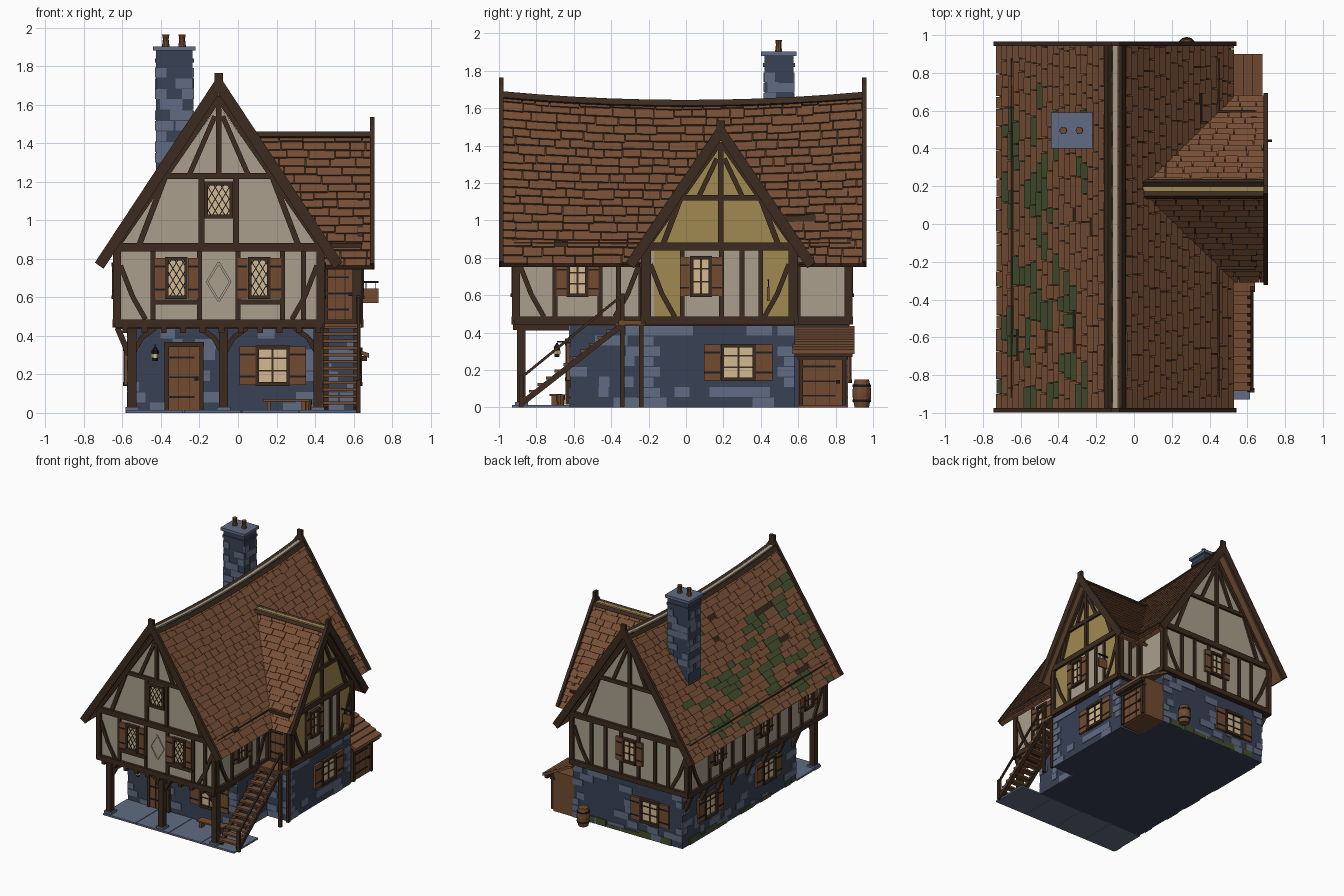
import bpy, bmesh, math, random
from mathutils import Vector, noise

random.seed(4)
cube = bpy.data.objects.get("Cube")
if cube:
    bpy.data.objects.remove(cube, do_unlink=True)


def material(name, code):
    rgb = [int(code[i:i + 2], 16) / 255 for i in (0, 2, 4)]
    color = [((c + .055) / 1.055) ** 2.4 for c in rgb] + [1]
    m = bpy.data.materials.new(name)
    m.use_nodes = True
    m.diffuse_color = color
    m.node_tree.nodes["Principled BSDF"].inputs["Base Color"].default_value = color
    return m


timber = material("dark timber", "3c2b1f")
tile = material("roof brown", "774f36")
moss = material("moss green", "434d2e")
plaster = material("plaster", "aa9f8c")
ochre = material("ochre plaster", "a08a52")
stone = material("dark stone", "384155")
pale = material("pale stone", "606c82")
glow = material("window glow", "d2ba91")
wood = material("door wood", "724b30")
iron = material("iron", "1d1d22")
parts = {}


# Basic solids, gathered into one mesh per named part
def solid(name, mat, ring_a, ring_b):
    bm = parts.setdefault(name, (bmesh.new(), mat))[0]
    a, b = [[bm.verts.new(p) for p in ring] for ring in (ring_a, ring_b)]
    bm.faces.new(a)
    bm.faces.new(b)
    for i in range(len(a)):
        j = (i + 1) % len(a)
        bm.faces.new((a[i], a[j], b[j], b[i]))


def box(name, mat, x0, x1, y0, y1, z0, z1):
    ring = [(x0, y0), (x1, y0), (x1, y1), (x0, y1)]
    solid(name, mat, [(x, y, z0) for x, y in ring], [(x, y, z1) for x, y in ring])


def beam(name, mat, p, q, w):
    p, q = Vector(p), Vector(q)
    t = (q - p).normalized()
    s = t.cross((0, 0, 1) if abs(t.z) < .95 else (0, 1, 0)).normalized() * w / 2
    n = t.cross(s)
    solid(name, mat, *[[c + s + n, c - s + n, c - s - n, c + s - n] for c in (p, q)])


def lathe(name, mat, x, y, profile, sides=12):
    rings = [[(x + r * math.cos(math.tau * i / sides), y + r * math.sin(math.tau * i / sides), z)
              for i in range(sides)] for r, z in profile]
    for a, b in zip(rings, rings[1:]):
        solid(name, mat, a, b)


# Wall frames: label, facing axis, position, outward sign
def on(wall, u, z, d):
    _, axis, pos, s = wall
    return Vector((pos + s * d, u, z) if axis == "x" else (u, pos + s * d, z))


def bar(part, mat, wall, u0, z0, u1, z1, w, d, back=.01):
    k = w / 2 / math.hypot(u1 - u0, z1 - z0)
    du, dz = -(z1 - z0) * k, (u1 - u0) * k
    ring = [(u0 + du, z0 + dz), (u1 + du, z1 + dz), (u1 - du, z1 - dz), (u0 - du, z0 - dz)]
    solid(wall[0] + "_" + part, mat, [on(wall, u, z, -back) for u, z in ring],
          [on(wall, u, z, d) for u, z in ring])


def panel(part, mat, wall, u, z, w, h, d):
    bar(part, mat, wall, u, z, u, z + h, w, d)


def brace(wall, u0, z0, u1, z1):
    um, zm = u0 * .6 + u1 * .4 + (u1 - u0) * .08, (z0 + z1) / 2 - .02
    bar("braces", timber, wall, u0, z0, um, zm, .026, .014)
    bar("braces", timber, wall, um, zm, u1, z1, .026, .014)


def window(wall, u, z, w, h, shutters=True, lattice=False):
    panel("window_panes", glow, wall, u, z, w, h, .008)
    for s in (-1, 1):
        panel("window_frames", timber, wall, u + s * w / 2, z - .01, .018, h + .02, .024)
        zz = z + h * (s + 1) / 2
        bar("window_frames", timber, wall, u - w / 2, zz, u + w / 2, zz, .02, .027)
        if shutters:
            sw = w * .52
            us = u + s * (w / 2 + sw / 2 + .01)
            panel("shutters", wood, wall, us, z - .005, sw, h + .01, .018)
            for f in (.2, .8):
                bar("shutter_straps", iron, wall, us - sw / 2, z + h * f, us + sw / 2, z + h * f, .01, .021)
        if lattice:
            for i in range(-6, 4):
                c = i * .036
                a, b = max(0, (-w / 2 - c) / .6), min(h, (w / 2 - c) / .6)
                if b - a > .01:
                    bar("lattice", iron, wall, u + s * (a * .6 + c), z + a, u + s * (b * .6 + c), z + b, .005, .011)
    if not lattice:
        panel("muntins", timber, wall, u, z, .01, h, .014)
        for f in (.36, .7):
            bar("muntins", timber, wall, u - w / 2, z + h * f, u + w / 2, z + h * f, .008, .013)


def door(wall, u, z, w, h):
    panel("door", wood, wall, u, z, w, h, .012)
    for s in (-1, 1):
        panel("door_frame", timber, wall, u + s * w / 2, z, .022, h, .024)
        panel("door_planks", timber, wall, u + s * w / 6, z, .004, h, .014)
    bar("door_frame", timber, wall, u - w * .58, z + h, u + w * .58, z + h, .026, .028)
    for f in (.2, .5, .8):
        bar("door_straps", iron, wall, u - w / 2, z + h * f, u + w * .3, z + h * f, .01, .017)
    panel("door_ring", iron, wall, u + w * .36, z + h * .45, .02, .02, .022)


def framing(wall, u0, u1, studs, z0=.465, z1=.85):
    for z, w in ((z0, .042), (z1 + .01, .045)):
        bar("rails", timber, wall, u0, z, u1, z, w, .022)
    for u in (u0 + .015, u1 - .015):
        panel("posts", timber, wall, u, z0, .036, z1 - z0, .02)
    for u in studs:
        panel("studs", timber, wall, u, z0, .026, z1 - z0, .014)
    if u1 - u0 > .4:
        brace(wall, u0 + .03, z0 + .3, u0 + .16, z0 + .02)
        brace(wall, u1 - .03, z0 + .3, u1 - .16, z0 + .02)


def gable(wall, c, half, base, apex, collar, full):
    hc = half * (apex - collar) / (apex - base)
    bar("collar", timber, wall, c - hc, collar, c + hc, collar, .03, .018)
    panel("king_post", timber, wall, c, base if full else collar, .03, apex - (base if full else collar), .017)
    for s in (-1, 1):
        bar("rafters", timber, wall, c + s * half, base, c, apex, .04, .02)
        bar("struts", timber, wall, c + s * half * .78, base, c + s * hc * .98, collar, .03, .015)
        bar("struts", timber, wall, c + s * .02, apex - .1, c + s * hc * .55, collar, .026, .015)
        if not full:
            panel("gable_studs", timber, wall, c + s * .09, base, .03, collar - base, .016)


def stones(wall, u0, u1, z0, z1, count, green=False):
    rows = int((z1 - z0) / .055)
    for _ in range(count):
        w, z = random.uniform(.05, .14), z0 + random.randrange(rows) * .055
        panel("pale_stones", pale, wall, random.uniform(u0 + w / 2, u1 - w / 2), z, w, .054, .005)
    for r in range(rows):
        w = .09 if r % 2 else .055
        for u in (u0 + w / 2, u1 - w / 2):
            if random.random() < .55:
                panel("pale_stones", pale, wall, u, z0 + r * .055, w, .05, .006)
    for _ in range(8 if green else 0):
        panel("mossy_stones", moss, wall, random.uniform(u0 + .1, u1 - .1), 0,
              random.uniform(.08, .18), random.choice((.03, .055)), .007)


# Shingled roof: deck, dark underlay, loose shingle courses, ridge caps
def roof(name, place, half, z0, z1, start, end, sag, courses, fill):
    rise = z1 - z0
    length = math.hypot(half, rise)

    def point(side, a, u, n):
        z = z0 + rise * u - sag * u * (1 - (a / .97) ** 2)
        return place(a, side * (half * (1 - u) + n * rise / length), z + n * half / length)

    def slab(part, mat, side, a0, a1, b0, b1, u0, u1, low, high, high_top):
        corners = ((a0, u0, high), (a1, u0, high), (b1, u1, high_top), (b0, u1, high_top))
        solid(name + part, mat, [point(side, a, u, low) for a, u, _ in corners],
              [point(side, a, u, h) for a, u, h in corners])

    for side in (-1, 1):
        for i in range(10):
            a0, a1, b0, b1 = [start(u) + (end - start(u)) * k / 10 for u in (0, 1) for k in (i, i + 1)]
            slab("_deck", tile, side, a0, a1, b0, b1, 0, 1, 0, .015, .015)
            slab("_underlay", timber, side, a0, a1, b0, b1, .004, 1, .015, .018, .018)
            slab("_ridge_caps", timber, side, b0, b1, b0, b1, .965, 1, .02, .044, .044)
            if side > 0:
                zs = [point(0, a, 1, 0)[2] for a in (b0, b1)]
                solid(name + "_ridge_strip", fill, *[[place(a, o, z + dz) for o, dz in
                      ((-.014, -.02), (.014, -.02), (.014, .02), (-.014, .02))] for a, z in zip((b0, b1), zs)])
        for i in range(courses):
            u0, u1 = i / courses, min(1, (i + 1.2) / courses)
            a = start(u1)
            while a < end:
                b = min(end, a + random.uniform(.06, .17))
                green = (name == "main_roof" and side < 0 and a < .62 and u0 < .8
                         and noise.noise(Vector((a * 5, u0 * 6, 3))) > .12 and random.random() < .85)
                if random.random() > .012:
                    slab("_moss" if green else "_shingles", moss if green else tile, side, a + .002, b - .002,
                         a + .002, b - .002, max(0, u0 + random.uniform(-.008, .006)), u1, .016, .036, .022)
                a = b


roof("main_roof", lambda a, o, z: (o - .1, a, z), .6, .75, 1.665, lambda u: -.985, .952, .045, 20, plaster)
roof("wing_roof", lambda a, o, z: (a, o + .185, z), .465, .745, 1.435, lambda u: .46 - .46 * u, .695, 0, 16, ochre)

# Barge boards and finials
for wall, c, half, base, apex in ((("front", "y", -.985, -1), -.1, .62, .765, 1.705),
                                  (("back", "y", .952, 1), -.1, .62, .765, 1.705),
                                  (("wing", "x", .695, 1), .185, .485, .76, 1.475)):
    for s in (-1, 1):
        bar("barge_boards", timber, wall, c + s * half, base, c, apex, .055, .014)
    panel("finial", timber, wall, c, apex - .03, .045, .09, .014)

# House body
box("ground_floor", stone, -.57, .43, -.62, .86, 0, .45)
box("wing_ground_floor", stone, .4, .62, -.23, .58, 0, .45)
box("jetty_floor", timber, -.635, .435, -.915, .875, .435, .465)
box("wing_jetty_floor", timber, .4, .635, -.225, .585, .435, .465)
body = [(-.63, .46), (.43, .46), (.43, .85), (-.1, 1.6), (-.63, .85)]
solid("upper_house", plaster, *[[(x, y, z) for x, z in body] for y in (-.91, .87)])
box("wing_upper_floor", plaster, .3, .63, -.22, .58, .46, .835)
solid("wing_gable", ochre, *[[(x, y, z) for y, z in ((-.215, .83), (.585, .83), (.185, 1.41))] for x in (.2, .63)])
front, back = ("front", "y", -.91, -1), ("back", "y", .87, 1)
left, right = ("left", "x", -.63, -1), ("right", "x", .43, 1)
wing, wing_front, wing_back = ("wing", "x", .63, 1), ("wing_front", "y", -.22, -1), ("wing_back", "y", .58, 1)

# Timber framing
framing(front, -.64, .44, (-.44, -.2, 0, .23, .34))
framing(back, -.64, .44, (-.45, -.33, -.18, -.02, .12, .25))
framing(left, -.92, .88, [i * .15 - .6 for i in range(9)])
framing(right, -.92, -.22, (-.7, -.46, -.36))
framing(right, .58, .88, ())
framing(wing, -.22, .58, (-.02, .19, .3, .4))
framing(wing_front, .43, .64, ())
framing(wing_back, .43, .64, (.53,))
gable(front, -.1, .53, .87, 1.64, 1.23, False)
gable(back, -.1, .53, .87, 1.64, 1.23, True)
gable(wing, .185, .4, .86, 1.43, 1.12, True)
for u, w in ((-.1, .14), (.49, .16)):
    panel("ochre_panels", ochre, wing, u, .48, w, .36, .004)

# Upper windows and plaster diamond
for u in (-.32, .11):
    window(front, u, .6, .1, .2, True, True)
    bar("window_sills", timber, front, u - .12, .575, u + .12, .575, .026, .02)
window(front, -.1, 1.02, .13, .17, False, True)
window(back, -.1, .6, .11, .18)
window(right, -.58, .6, .1, .17)
window(wing, .08, .6, .1, .2)
for u in (-.68, -.1, .5):
    window(left, u, .6, .1, .17)
for s in (-1, 1):
    for z in (.58, .78):
        bar("diamond", plaster, front, -.1 + s * .06, .68, -.1, z, .012, .008)

# Stone walls with lower windows and doors
g_front, g_back = ("porch", "y", -.62, -1), ("rear_ground", "y", .86, 1)
g_left, g_wing = ("left_ground", "x", -.57, -1), ("wing_ground", "x", .62, 1)
g_right, g_step = ("right_ground", "x", .43, 1), ("stair_wall", "y", -.23, -1)
for wall, u0, u1, n, green in ((g_front, -.57, .43, 16, False), (g_back, -.57, .43, 20, True),
                               (g_left, -.62, .86, 28, True), (g_wing, -.23, .58, 14, False),
                               (g_right, -.62, -.23, 7, False), (g_step, .43, .62, 3, False)):
    stones(wall, u0, u1, 0, .44, n, green)
door(g_front, -.28, .015, .18, .34)
window(g_front, .18, .15, .16, .19)
window(g_back, -.28, .14, .16, .18)
window(g_wing, .28, .15, .17, .18)
for u in (-.25, .51):
    window(g_left, u, .15, .15, .18)
door(wing_front, .53, .48, .15, .28)

# Porch: paving, posts, brackets and joists
for i in range(4):
    box("paving", pale, -.58 + i * .3, -.285 + i * .3, -.93, -.62, 0, .014)
porch = ("porch_edge", "y", -.87, -1)
for x in (-.55, -.075, .415):
    box("porch_posts", timber, x - .023, x + .023, -.903, -.857, .01, .44)
    box("post_bases", pale, x - .035, x + .035, -.915, -.845, 0, .03)
    for s in (-1, 1):
        if -.6 < x + s * .1 < .45:
            bar("brackets", timber, porch, x, .3, x + s * .05, .39, .026, .015)
            bar("brackets", timber, porch, x + s * .05, .39, x + s * .12, .44, .026, .015)
    beam("porch_beams", timber, (x, -.88, .425), (x, -.62, .425), .03)
for i in range(11):
    box("front_joists", timber, -.6 + i * .1, -.57 + i * .1, -.925, -.89, .415, .445)
for i in range(8):
    beam("side_brackets", timber, (-.565, -.58 + i * .2, .3), (-.625, -.58 + i * .2, .44), .03)
box("bench_seat", wood, .13, .37, -.73, -.66, .06, .072)
for x in (.16, .34):
    box("bench_legs", wood, x - .01, x + .01, -.72, -.67, .01, .06)
lathe("bucket", wood, .36, -.67, [(.02, .014), (.026, .07)], 10)
lathe("lantern", iron, -.43, -.69, [(.014, .27), (.02, .32), (.004, .345)], 6)
lathe("lantern_glow", glow, -.43, -.69, [(.021, .285), (.021, .305)], 6)
beam("lantern_arm", iron, (-.43, -.62, .35), (-.43, -.69, .35), .008)

# Outside stair
foot, head = Vector((0, -.88, .02)), Vector((0, -.33, .45))
for x in (.455, .615):
    side = Vector((x, 0, 0))
    beam("stair_stringers", timber, side + foot, side + head, .03)
for i in range(12):
    p = foot.lerp(head, (i + .5) / 12)
    box("stair_treads", wood, .44, .63, p.y - .028, p.y + .024, p.z + .005, p.z + .02)
box("stair_landing", wood, .43, .64, -.36, -.22, .44, .465)
beam("hand_rail", timber, (.625, -.88, .16), (.625, -.34, .6), .014)
for y, top in ((-.88, .17), (-.34, .61), (-.24, .46)):
    box("stair_posts", timber, .613, .637, y - .012, y + .012, 0, top)

# Lean-to with side door
box("lean_to", wood, .42, .61, .6, .86, 0, .33)
door(("lean_to", "x", .61, 1), .73, .01, .23, .26)
for i in range(5):
    x, z = .68 - i * .05, .285 + i * .026
    solid("lean_to_roof", tile, *[[(x, y, z), (x - .065, y, z + .03), (x - .065, y, z + .045), (x, y, z + .025)]
                                  for y in (.57, .9)])
box("lean_to_fascia", timber, .64, .67, .58, .89, .27, .295)

# Chimney
box("chimney", stone, -.425, -.235, .42, .575, 1.1, 1.88)
box("chimney_band", stone, -.432, -.228, .413, .582, 1.82, 1.84)
box("chimney_cap", pale, -.44, -.22, .4, .59, 1.88, 1.903)
for wall, u0, u1 in ((("chimney_front", "y", .42, -1), -.425, -.235), (("chimney_back", "y", .575, 1), -.425, -.235),
                     (("chimney_left", "x", -.425, -1), .42, .575), (("chimney_right", "x", -.235, 1), .42, .575)):
    stones(wall, u0, u1, 1.3, 1.8, 3)
for x in (-.375, -.29):
    lathe("chimney_pots", wood, x, .495, [(.02, 1.9), (.015, 1.94), (.019, 1.965)], 10)

# Barrel and hanging sign
lathe("barrel", wood, .28, .94, [(.038, 0), (.048, .045), (.05, .075), (.048, .105), (.038, .15)])
for z in (.03, .11):
    lathe("barrel_hoops", iron, .28, .94, [(.0485, z), (.0505, z + .012)])
box("hanging_sign", wood, .65, .73, .433, .447, .57, .645)
beam("sign_bracket", iron, (.63, .44, .68), (.73, .44, .68), .01)
for x in (.665, .715):
    beam("sign_chains", iron, (x, .44, .64), (x, .44, .68), .005)

# Turn the gathered parts into objects
for name, (bm, mat) in parts.items():
    bmesh.ops.recalc_face_normals(bm, faces=bm.faces[:])
    mesh = bpy.data.meshes.new(name)
    bm.to_mesh(mesh)
    bm.free()
    mesh.materials.append(mat)
    bpy.context.collection.objects.link(bpy.data.objects.new(name, mesh))
